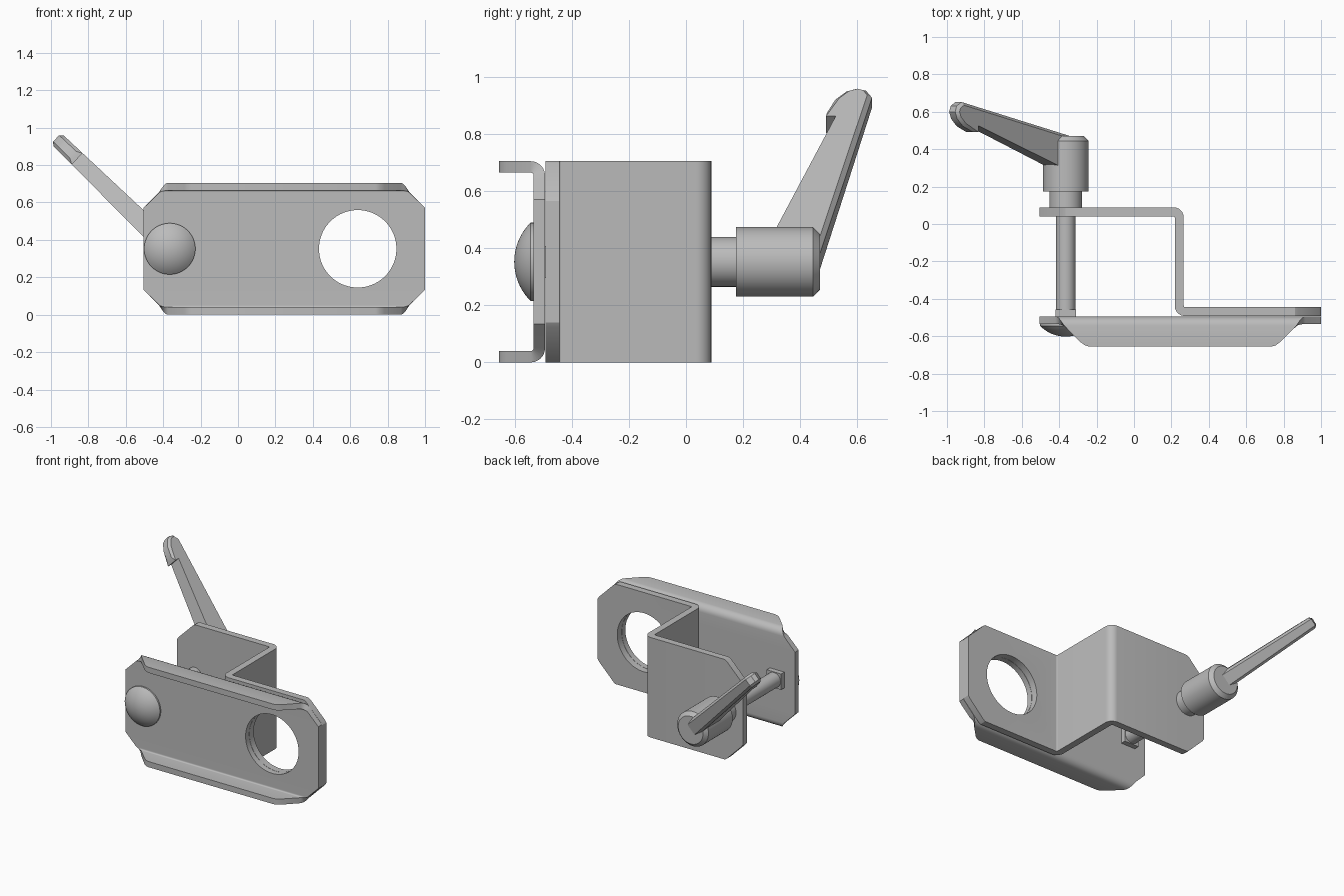
import bpy, bmesh, math
from mathutils import Vector

if "Cube" in bpy.data.objects:
    bpy.data.objects.remove(bpy.data.objects["Cube"], do_unlink=True)

steel = bpy.data.materials.new("brushed_steel_grey")
steel.use_nodes = True
steel.diffuse_color = (0.5, 0.5, 0.5, 1)
steel.node_tree.nodes["Principled BSDF"].inputs["Base Color"].default_value = (0.5, 0.5, 0.5, 1)

HEIGHT = 0.705
MID = HEIGHT / 2
LEFT, RIGHT = -0.505, 1.0
BOLT_X = -0.365


def finish(name, bm):
    bmesh.ops.recalc_face_normals(bm, faces=bm.faces)
    mesh = bpy.data.meshes.new(name)
    bm.to_mesh(mesh)
    bm.free()
    mesh.materials.append(steel)
    ob = bpy.data.objects.new(name, mesh)
    bpy.context.collection.objects.link(ob)
    bpy.ops.object.select_all(action="DESELECT")
    ob.select_set(True)
    bpy.context.view_layer.objects.active = ob
    bpy.ops.object.shade_smooth_by_angle(angle=math.radians(30))
    return ob


def fillet(points, radius, steps=6):
    """Round the right-angled inner corners of a path."""
    pts = [Vector(p) for p in points]
    out = [pts[0]]
    for a, b, c in zip(pts, pts[1:], pts[2:]):
        back, ahead = (a - b).normalized(), (c - b).normalized()
        centre = b + (back + ahead) * radius
        for i in range(steps + 1):
            t = i / steps * math.pi / 2
            out.append(centre - radius * (ahead * math.cos(t) + back * math.sin(t)))
    return out + [pts[-1]]


def lookup(table, e):
    for (e0, v0), (e1, v1) in zip(table, table[1:]):
        if e <= e1:
            return v0 + (v1 - v0) * (e - e0) / (e1 - e0)
    return table[-1][1]


def bent_sheet(name, path, thickness, span, inset, place):
    """Folded sheet metal; inset trims the span near both ends of the path."""
    lengths = [0]
    for a, b in zip(path, path[1:]):
        lengths.append(lengths[-1] + (b - a).length)
    total = lengths[-1]
    stations = set(lengths)
    for e, _ in inset:
        stations |= {e, total - e}
    bm = bmesh.new()
    rings = []
    last = -1
    for s in sorted(stations):
        if s - last < 1e-4:
            continue
        last = s
        i = max(k for k in range(len(path) - 1) if lengths[k] <= s + 1e-6)
        seg = (path[i + 1] - path[i]).normalized()
        p = path[i] + seg * (s - lengths[i])
        tangent = seg
        if i > 0 and abs(s - lengths[i]) < 1e-6:
            tangent = (seg + (path[i] - path[i - 1]).normalized()).normalized()
        side = Vector((-tangent.y, tangent.x)) * thickness / 2
        cut = lookup(inset, min(s, total - s))
        lo, hi = span[0] + cut, span[1] - cut
        corners = ((p + side, lo), (p + side, hi), (p - side, hi), (p - side, lo))
        rings.append([bm.verts.new(place(q, w)) for q, w in corners])
    for a, b in zip(rings, rings[1:]):
        for k in range(4):
            j = (k + 1) % 4
            bm.faces.new((a[k], a[j], b[j], b[k]))
    bm.faces.new(rings[0])
    bm.faces.new(rings[-1])
    return finish(name, bm)


def turned(name, profile, x, z, sides=64):
    """Round part turned about an axis along y, from (radius, y) pairs."""
    bm = bmesh.new()
    rings = []
    for r, y in profile:
        ring = []
        for i in range(sides):
            a = 2 * math.pi * i / sides
            ring.append(bm.verts.new((x + r * math.cos(a), y, z + r * math.sin(a))))
        rings.append(ring)
    for a, b in zip(rings, rings[1:]):
        for k in range(sides):
            j = (k + 1) % sides
            bm.faces.new((a[k], a[j], b[j], b[k]))
    bm.faces.new(rings[0])
    bm.faces.new(rings[-1])
    return finish(name, bm)


# Front channel with flanges folded forward along top and bottom
channel_path = fillet([(-0.655, 0.02), (-0.514, 0.02),
                       (-0.514, HEIGHT - 0.02), (-0.655, HEIGHT - 0.02)], 0.03)
channel = bent_sheet("front_channel", channel_path, 0.04, (LEFT, RIGHT),
                     [(0, 0.265), (0.006, 0.243), (0.025, 0.217), (0.242, 0)],
                     lambda q, w: (w, q.x, q.y))

# Stepped bracket with clipped corners at both ends
bracket_path = fillet([(LEFT, 0.065), (0.242, 0.065), (0.242, -0.468), (RIGHT, -0.468)], 0.03)
bracket = bent_sheet("stepped_bracket", bracket_path, 0.048, (0, HEIGHT),
                     [(0, 0.14), (0.01, 0.124), (0.124, 0.01), (0.14, 0)],
                     lambda q, w: (q.x, q.y, w))

# Round hole through both sheets
cutter = turned("hole_cutter", [(0.207, -0.6), (0.207, -0.4)], 0.64, MID, 96)
for sheet in (channel, bracket):
    bpy.context.view_layer.objects.active = sheet
    mod = sheet.modifiers.new("hole", "BOOLEAN")
    mod.object = cutter
    mod.solver = "EXACT"
    # run ahead of the smoothing modifier, if there is one
    sheet.modifiers.move(len(sheet.modifiers) - 1, 0)
    bpy.ops.object.modifier_apply(modifier="hole")
    bpy.ops.object.select_all(action="DESELECT")
    sheet.select_set(True)
    bpy.ops.object.shade_smooth_by_angle(angle=math.radians(30))
bpy.data.objects.remove(cutter, do_unlink=True)

# Domed bolt head
dome = [(0.137, -0.53), (0.137, -0.545)]
for i in range(1, 11):
    r = 0.137 * (1 - i / 10.1)
    radius = 0.193
    dome.append((r, -0.602 + radius - math.sqrt(radius ** 2 - r ** 2)))
turned("bolt_head", dome, BOLT_X, MID)

# Square neck and shank
bm = bmesh.new()
bmesh.ops.create_cube(bm, size=1)
for v in bm.verts:
    v.co = (BOLT_X + v.co.x * 0.112, -0.48 + v.co.y * 0.044, MID + v.co.z * 0.112)
finish("bolt_neck", bm)
turned("bolt_shank", [(0.052, -0.48), (0.052, 0.15)], BOLT_X, MID)

# Handle collar and hub
turned("handle_hub", [(0.0875, 0.085), (0.0875, 0.175), (0.122, 0.175),
                      (0.122, 0.445), (0.097, 0.47)], BOLT_X, MID)

# Tapered clamping lever with a thumb pad: (distance from axis, y) outline
outline = [(0, 0.274), (0.69, 0.525), (0.69, 0.491), (0.72, 0.493), (0.79, 0.523),
           (0.832, 0.562), (0.847, 0.60), (0.836, 0.631), (0.80, 0.652), (0, 0.469)]
along = Vector((-0.717, 0, 0.697))
across = Vector((0.697, 0, 0.717))
bm = bmesh.new()
sides = []
for sign in (-1, 1):
    sides.append([bm.verts.new(Vector((BOLT_X, y, MID)) + along * u
                               + across * sign * (0.055 - 0.019 * u)) for u, y in outline])
bm.faces.new(sides[0])
bm.faces.new(sides[1])
count = len(outline)
for k in range(count):
    j = (k + 1) % count
    bm.faces.new((sides[0][k], sides[0][j], sides[1][j], sides[1][k]))
rim = [bm.edges.get((s[k], s[k + 1])) for s in sides for k in range(3, count - 1)]
bmesh.ops.bevel(bm, geom=rim, offset=0.016, segments=1, affect="EDGES")
finish("clamp_lever", bm)
